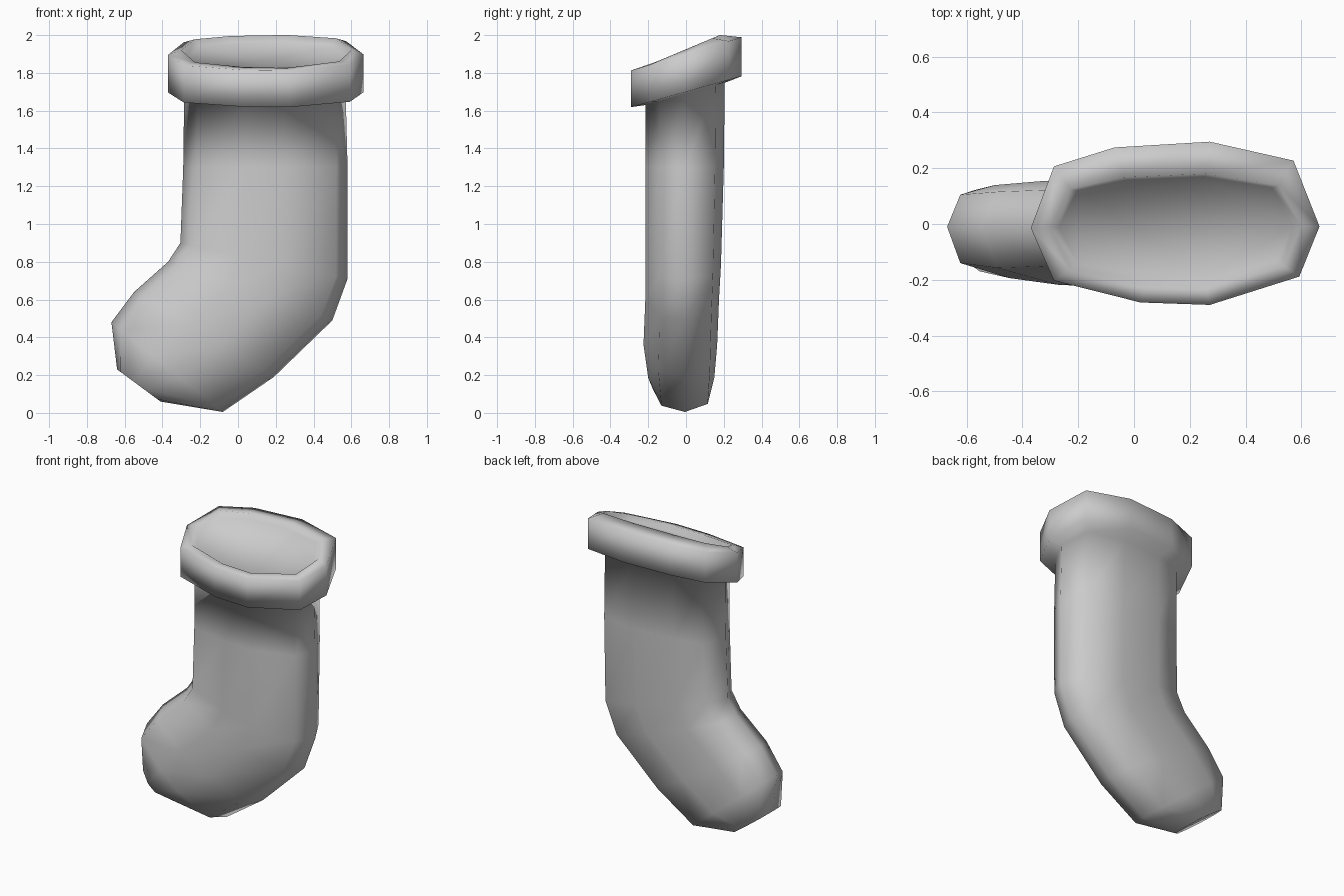
import bpy
import bmesh

cube = bpy.data.objects.get("Cube")
if cube:
    bpy.data.objects.remove(cube, do_unlink=True)

# One flat grey for the whole stocking
grey = bpy.data.materials.new("plain grey")
grey.use_nodes = True
grey.diffuse_color = (0.6, 0.6, 0.6, 1)
grey.node_tree.nodes["Principled BSDF"].inputs["Base Color"].default_value = (0.6, 0.6, 0.6, 1)

# Ten-sided outline: fraction across the width, fraction of the depth
OUTLINE = [(0, -.05), (.08, .7), (.29, .93), (.62, 1), (.91, .77),
           (1, -.03), (.93, -.65), (.62, -1), (.38, -.97), (.08, -.7)]


def ring(bm, left, right, front, back, tilt=0):
    """Cross-section spanning two (x, z) edge points, sloped up to the back by tilt."""
    verts = []
    for u, v in OUTLINE:
        x, z = (a + (b - a) * u for a, b in zip(left, right))
        y = v * (back if v > 0 else front)
        verts.append(bm.verts.new((x, y, z + tilt * y)))
    return verts


# Sections from the opening, over the cuff, down the leg to the toe
SECTIONS = [
    # sunken opening and cuff
    ((-.27, 1.89), (.57, 1.89), .20, .17, .45),
    ((-.30, 1.925), (.60, 1.925), .235, .18, .42),
    ((-.37, 1.90), (.665, 1.90), .29, .295, .30),
    ((-.37, 1.70), (.665, 1.70), .29, .295, .28),
    # leg
    ((-.285, 1.69), (.57, 1.69), .215, .205, .28),
    ((-.29, 1.30), (.58, 1.30), .215, .20, 0),
    ((-.305, .90), (.58, .71), .215, .185, 0),
    # heel and foot
    ((-.37, .80), (.50, .49), .215, .175, 0),
    ((-.55, .64), (.19, .19), .225, .165, 0),
    ((-.67, .48), (-.08, .005), .20, .15, 0),
    # toe end
    ((-.64, .23), (-.41, .06), .175, .13, 0),
]

bm = bmesh.new()
rings = [ring(bm, *s) for s in SECTIONS]
for a, b in zip(rings, rings[1:]):
    for i in range(len(OUTLINE)):
        j = (i + 1) % len(OUTLINE)
        bm.faces.new((a[i], a[j], b[j], b[i]))
bm.faces.new(rings[0])
bm.faces.new(rings[-1])
bmesh.ops.recalc_face_normals(bm, faces=bm.faces)
for f in bm.faces:
    f.smooth = True

mesh = bpy.data.meshes.new("stocking")
bm.to_mesh(mesh)
bm.free()
mesh.materials.append(grey)
stocking = bpy.data.objects.new("stocking", mesh)
bpy.context.collection.objects.link(stocking)
